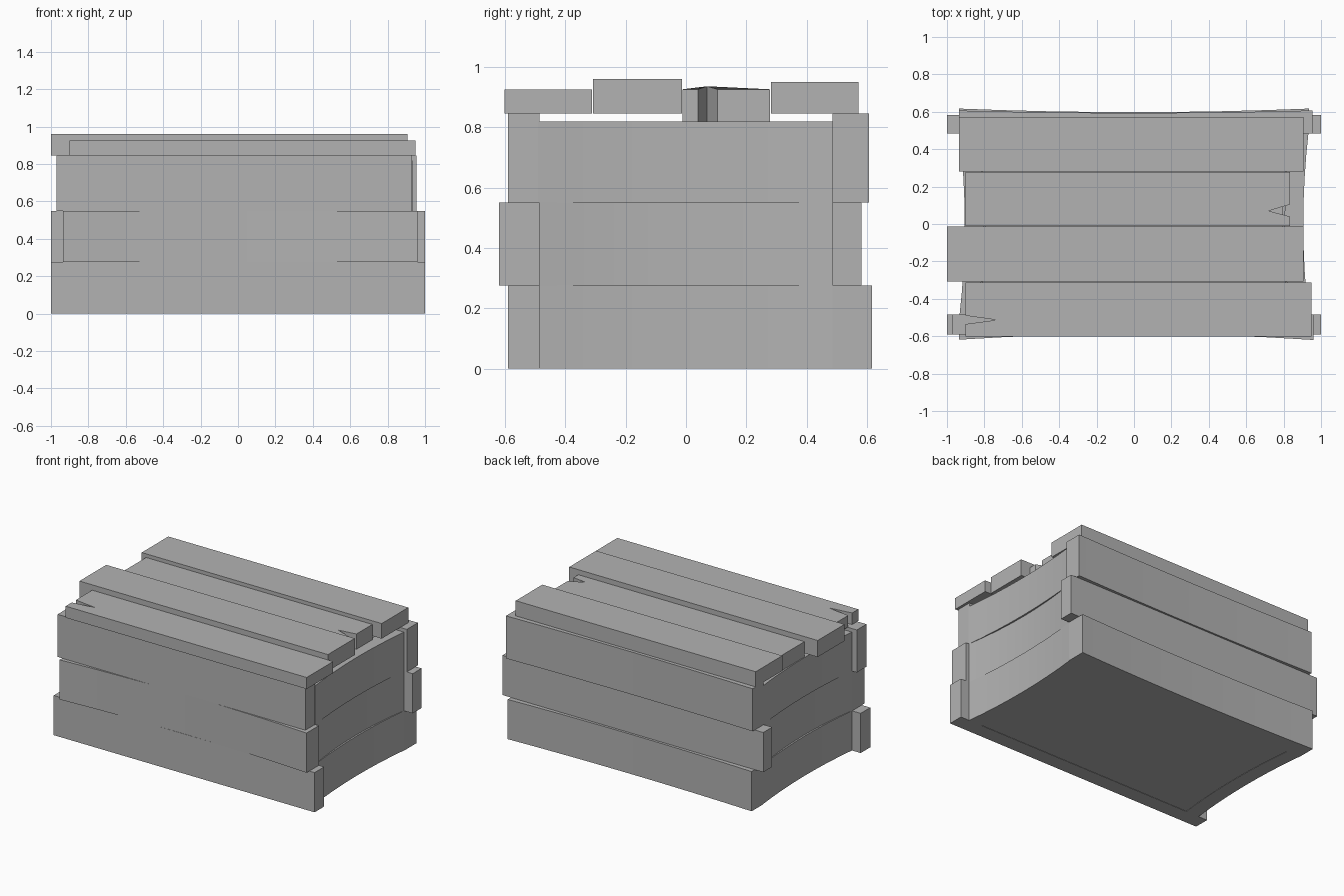
import bpy, bmesh, math

cube = bpy.data.objects.get("Cube")
if cube:
    bpy.data.objects.remove(cube, do_unlink=True)

grey = bpy.data.materials.new("plain_grey")
grey.use_nodes = True
COLOUR = (0.45, 0.45, 0.45, 1)
grey.diffuse_color = COLOUR
grey.node_tree.nodes["Principled BSDF"].inputs["Base Color"].default_value = COLOUR


def prism(name, outline, z0, z1, lift=None):
    """Extrude a flat outline from z0 to z1; lift raises one top corner."""
    bm = bmesh.new()
    low = [bm.verts.new((x, y, z0)) for x, y in outline]
    high = [bm.verts.new((x, y, z1)) for x, y in outline]
    if lift is not None:
        high[lift].co.z += 0.01
    n = len(outline)
    bm.faces.new(low[::-1])
    bm.faces.new(high)
    for i in range(n):
        j = (i + 1) % n
        bm.faces.new((low[i], low[j], high[j], high[i]))
    bmesh.ops.recalc_face_normals(bm, faces=bm.faces)
    mesh = bpy.data.meshes.new(name)
    bm.to_mesh(mesh)
    bm.free()
    mesh.materials.append(grey)
    obj = bpy.data.objects.new(name, mesh)
    bpy.context.collection.objects.link(obj)
    bpy.context.view_layer.objects.active = obj
    obj.select_set(True)
    bpy.ops.object.shade_smooth_by_angle(angle=math.radians(30))
    obj.select_set(False)
    return obj


def wall_plank(name, axis, sign, a, b, middle, end, inner, z0, z1, steps=8):
    """Plank from a to b whose outer face bows from end in to middle."""
    reach = max(abs(a), abs(b))
    along = [a + (b - a) * i / steps for i in range(steps + 1)]
    bow = [(end - middle) * (t / reach) ** 2 for t in along]
    outer = [(t, sign * (middle + d)) for t, d in zip(along, bow)]
    # inner face stays straight where inner is given, else follows the bow
    if inner is None:
        inside = [(t, sign * (middle + d - 0.1)) for t, d in zip(along, bow)]
    else:
        inside = [(a, sign * inner), (b, sign * inner)]
    outline = outer + inside[::-1]
    if axis == "y":
        outline = [(v, u) for u, v in outline]
    prism(name, outline, z0, z1)


# Front and back walls: x from, x to, middle and end distance from centre
LEVELS = [0, 0.275, 0.55, 0.845]
FRONT = [(-1, 1, 0.59, 0.59), (-0.935, 0.96, 0.588, 0.62), (-0.97, 0.93, 0.59, 0.59)]
BACK = [(-0.935, 0.935, 0.598, 0.617), (-1, 1, 0.582, 0.582), (-0.935, 0.955, 0.594, 0.607)]
SIDE_MIDDLE = [0.905, 0.893, 0.905]
NAMES = ["lower", "middle", "upper"]

for i, level in enumerate(NAMES):
    z0, z1 = LEVELS[i], LEVELS[i + 1]
    for wall, sign, data in (("front", -1, FRONT[i]), ("back", 1, BACK[i])):
        wall_plank(f"{level}_{wall}_plank", "x", sign, *data, 0.485, z0, z1)
    # Side walls bow inwards between the long planks
    for wall, sign in (("left", 1), ("right", -1)):
        wall_plank(f"{level}_{wall}_plank", "y", sign, -0.49, 0.49,
                   SIDE_MIDDLE[i], 0.933, None, z0, min(z1, 0.82))

# Floor panel
prism("floor_panel", [(-0.86, -0.5), (0.86, -0.5), (0.86, 0.5), (-0.86, 0.5)], 0.002, 0.04)


def lid_plank(name, x0, x1, y0, y1, z0, z1, split=(), lift=None):
    """Straight lid board; split points form a crack in one end."""
    corners = [(x0, y0), (x1, y0), (x1, y1), (x0, y1)]
    if split and split[0][0] > 0:
        corners[2:2] = split
    else:
        corners += split
    prism(name, corners, z0, z1, lift)


# Lid boards, two of them with cracked ends
lid_plank("front_lid_board", -0.9, 0.948, -0.602, -0.312, 0.845, 0.925,
          [(-0.9, -0.49), (-0.735, -0.513), (-0.9, -0.535)])
lid_plank("front_middle_lid_board", -1, 0.905, -0.308, -0.014, 0.845, 0.96)
lid_plank("back_middle_lid_board", -0.9, 0.835, -0.012, 0.279, 0.82, 0.926,
          [(0.835, 0.04), (0.72, 0.07), (0.835, 0.105)], lift=3)
lid_plank("back_lid_board", -0.935, 0.905, 0.281, 0.572, 0.845, 0.95)
